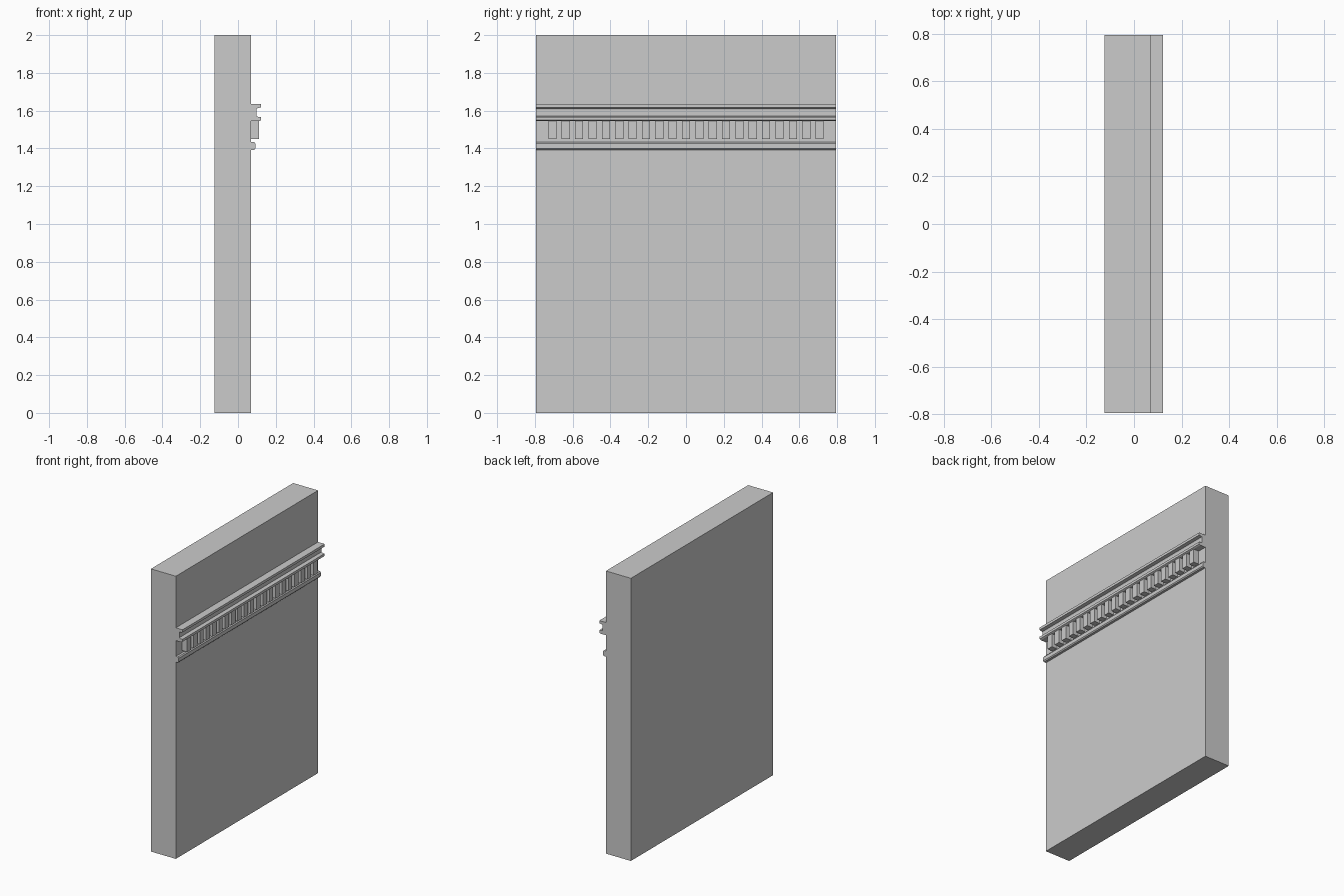
import bpy, bmesh

cube = bpy.data.objects.get("Cube")
if cube:
    bpy.data.objects.remove(cube)

GREY = (0.6, 0.6, 0.6, 1)
stone = bpy.data.materials.new("grey stone")
stone.use_nodes = True
stone.diffuse_color = GREY
stone.node_tree.nodes["Principled BSDF"].inputs["Base Color"].default_value = GREY

HALF = 0.795    # half the wall length
FACE = 0.07     # wall face carrying the mouldings


def extrude(name, profile, y0, y1):
    """Sweep an x-z profile along y."""
    bm = bmesh.new()
    face = bm.faces.new([bm.verts.new((x, y0, z)) for x, z in profile])
    swept = bmesh.ops.extrude_face_region(bm, geom=[face])["geom"]
    bmesh.ops.translate(bm, vec=(0, y1 - y0, 0),
                        verts=[v for v in swept if isinstance(v, bmesh.types.BMVert)])
    bmesh.ops.recalc_face_normals(bm, faces=bm.faces)
    mesh = bpy.data.meshes.new(name)
    bm.to_mesh(mesh)
    bm.free()
    mesh.materials.append(stone)
    obj = bpy.data.objects.new(name, mesh)
    bpy.context.collection.objects.link(obj)
    return obj


def rect(x0, x1, z0, z1):
    return [(x0, z0), (x1, z0), (x1, z1), (x0, z1)]


# Wall slab
extrude("wall", rect(-0.125, FACE, 0, 2), -HALF, HALF)

# Cornice with two projecting lips
extrude("cornice", [
    (FACE, 1.635), (0.122, 1.635), (0.122, 1.617), (0.1, 1.612),
    (0.097, 1.605), (0.097, 1.572), (0.107, 1.567), (0.122, 1.567),
    (0.122, 1.55), (0.112, 1.545), (FACE, 1.545)], -HALF, HALF)

# Bottom bead with eased edges
extrude("lower_bead", [
    (FACE, 1.393), (0.086, 1.393), (0.092, 1.4), (0.092, 1.425),
    (0.086, 1.433), (FACE, 1.433)], -HALF, HALF)

# Row of dentil blocks
COUNT, WIDTH = 21, 0.043
PITCH = 0.0707
for i in range(COUNT):
    y = (i - (COUNT - 1) / 2) * PITCH
    extrude("dentil", rect(FACE, 0.112, 1.45, 1.547), y - WIDTH / 2, y + WIDTH / 2)
